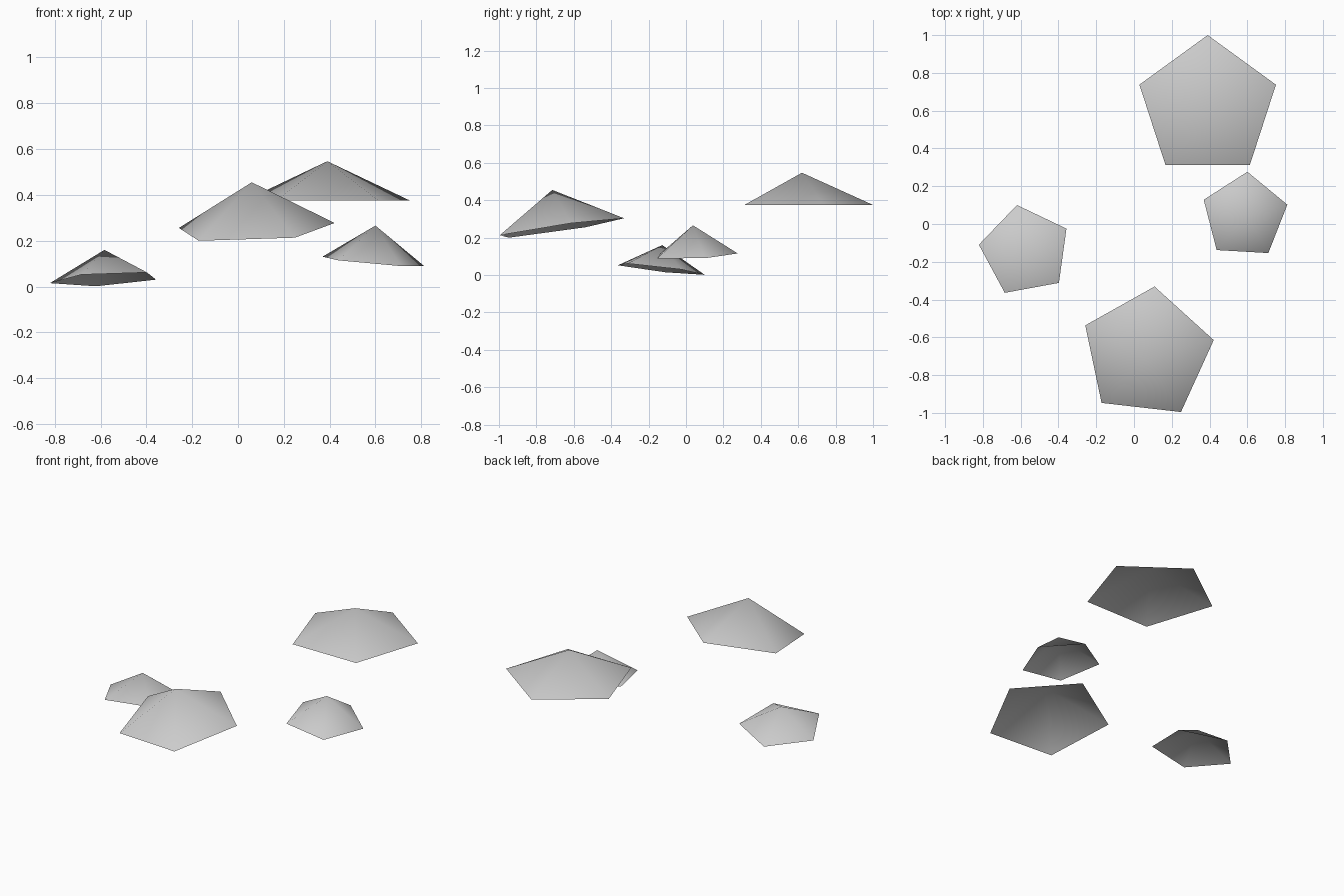
import bpy
from math import radians
from mathutils import Matrix, Vector

cube = bpy.data.objects.get("Cube")
if cube:
    bpy.data.objects.remove(cube, do_unlink=True)

grey = bpy.data.materials.new("light_grey")
grey.use_nodes = True
colour = (0.6, 0.6, 0.6, 1)
grey.diffuse_color = colour
grey.node_tree.nodes["Principled BSDF"].inputs["Base Color"].default_value = colour


def canopy(name, centre, apex, radius, spin):
    """Open five-sided cone whose axis runs from the rim centre to the apex."""
    centre, apex = Vector(centre), Vector(apex)
    axis = apex - centre
    bpy.ops.mesh.primitive_cone_add(vertices=5, radius1=radius, radius2=0,
                                    depth=axis.length, end_fill_type='NOTHING')
    obj = bpy.context.object
    obj.name = obj.data.name = name
    # spin about its own axis, then lean towards the apex
    lean = Vector((0, 0, 1)).rotation_difference(axis).to_matrix().to_4x4()
    turn = Matrix.Rotation(radians(spin), 4, 'Z')
    obj.matrix_world = Matrix.Translation((centre + apex) / 2) @ lean @ turn
    obj.data.materials.append(grey)
    bpy.ops.object.shade_smooth()


# two large and two small canopies
canopy("back_large_canopy", (0.39, 0.62, 0.375), (0.39, 0.62, 0.547), 0.38, 0)
canopy("front_large_canopy", (0.07, -0.685, 0.25), (0.06, -0.715, 0.455), 0.36, -6.4)
canopy("right_small_canopy", (-0.576, -0.142, 0.032), (-0.583, -0.127, 0.16), 0.248, 10.3)
canopy("left_small_canopy", (0.586, 0.043, 0.108), (0.6, 0.037, 0.266), 0.234, -3.4)
